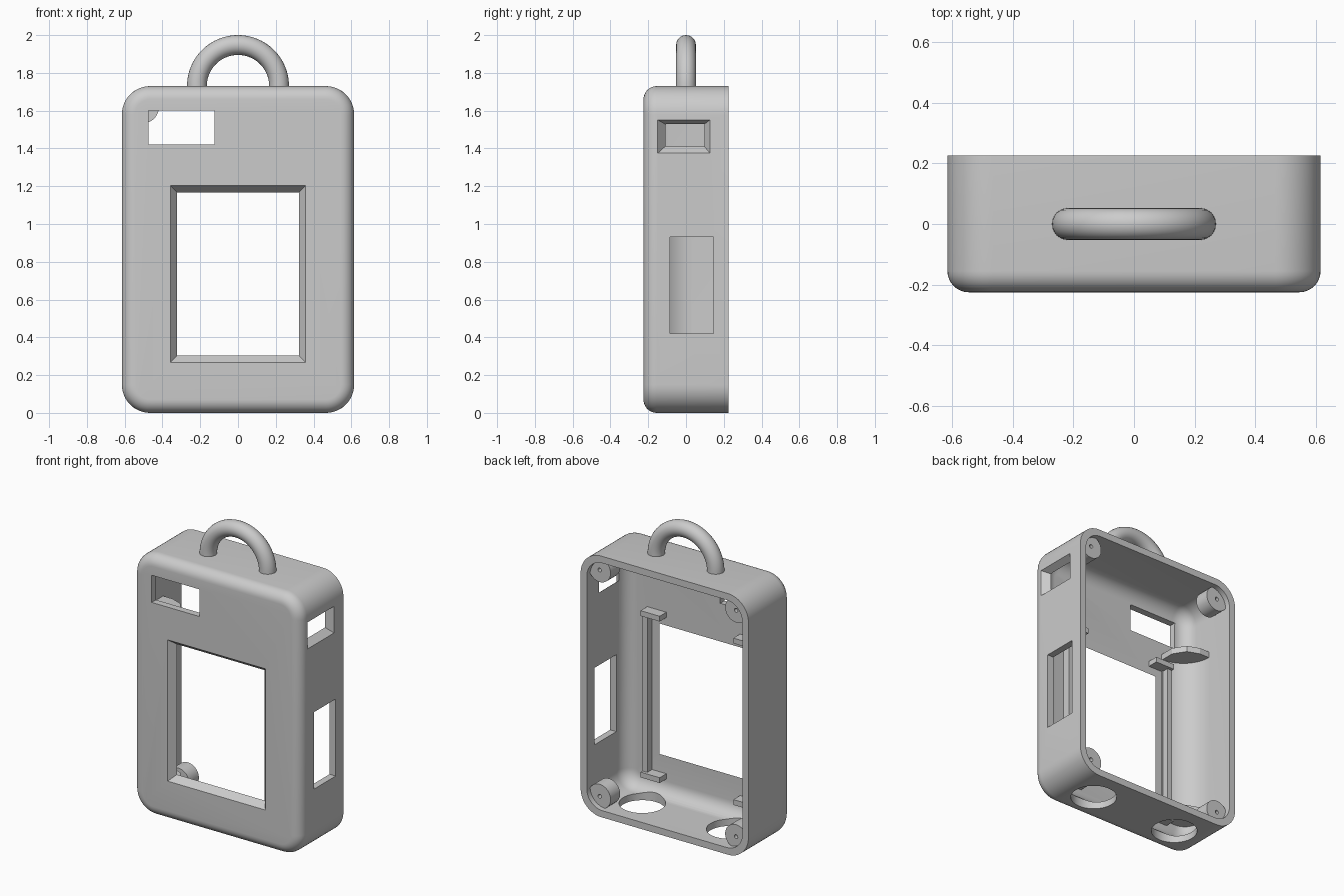
import bpy, bmesh, math
from mathutils import Matrix, Vector

cube = bpy.data.objects.get("Cube")
if cube:
    bpy.data.objects.remove(cube, do_unlink=True)

grey = bpy.data.materials.new("plain grey")
grey.use_nodes = True
GREY = (0.6, 0.6, 0.6, 1)
grey.diffuse_color = GREY
grey.node_tree.nodes["Principled BSDF"].inputs["Base Color"].default_value = GREY


def finish(name, bm):
    bmesh.ops.recalc_face_normals(bm, faces=bm.faces)
    mesh = bpy.data.meshes.new(name)
    bm.to_mesh(mesh)
    bm.free()
    mesh.materials.append(grey)
    obj = bpy.data.objects.new(name, mesh)
    bpy.context.collection.objects.link(obj)
    return obj


def add_box(bm, lo, hi):
    lo, hi = Vector(lo), Vector(hi)
    m = Matrix.Translation((lo + hi) / 2) @ Matrix.Diagonal((*(hi - lo), 1))
    return bmesh.ops.create_cube(bm, size=1, matrix=m)["verts"]


def box(name, lo, hi):
    bm = bmesh.new()
    add_box(bm, lo, hi)
    return finish(name, bm)


def rounded_case(name, lo, hi, corner, front):
    """Box with rounded corners seen from the front and a filleted front edge."""
    bm = bmesh.new()
    add_box(bm, lo, hi)
    depth_edges = [e for e in bm.edges
                   if abs((e.verts[0].co - e.verts[1].co).normalized().y) > 0.9]
    bmesh.ops.bevel(bm, geom=depth_edges, offset=corner, segments=12,
                    profile=0.5, affect='EDGES')
    front_edges = [e for e in bm.edges if all(abs(v.co.y - lo[1]) < 1e-4 for v in e.verts)]
    bmesh.ops.bevel(bm, geom=front_edges, offset=front, segments=8,
                    profile=0.5, affect='EDGES')
    return finish(name, bm)


def cylinder(name, centre, radius, depth, axis, segments=48):
    bm = bmesh.new()
    turn = Matrix.Rotation(math.pi / 2, 4, 'X') if axis == 'Y' else Matrix()
    bmesh.ops.create_cone(bm, cap_ends=True, segments=segments, radius1=radius,
                          radius2=radius, depth=depth,
                          matrix=Matrix.Translation(centre) @ turn)
    return finish(name, bm)


def prism(name, points, z0, z1):
    bm = bmesh.new()
    face = bm.faces.new([bm.verts.new((x, y, z0)) for x, y in points])
    top = bmesh.ops.extrude_face_region(bm, geom=[face])["geom"]
    bmesh.ops.translate(bm, vec=(0, 0, z1 - z0),
                        verts=[g for g in top if isinstance(g, bmesh.types.BMVert)])
    return finish(name, bm)


def taper(name, outer, inner):
    """Frustum joining two rectangles, each given as four corner points."""
    bm = bmesh.new()
    a = [bm.verts.new(p) for p in outer]
    b = [bm.verts.new(p) for p in inner]
    bm.faces.new(a)
    bm.faces.new(b)
    for i in range(4):
        j = (i + 1) % 4
        bm.faces.new((a[i], a[j], b[j], b[i]))
    return finish(name, bm)


def rect(a0, a1, b0, b1, place):
    return [place(a, b) for a, b in ((a0, b0), (a1, b0), (a1, b1), (a0, b1))]


def cut(target, cutter):
    mod = target.modifiers.new("cut", 'BOOLEAN')
    mod.operation, mod.object, mod.solver = 'DIFFERENCE', cutter, 'EXACT'
    bpy.context.view_layer.objects.active = target
    bpy.ops.object.modifier_apply(modifier=mod.name)
    bpy.data.objects.remove(cutter, do_unlink=True)


def smooth(obj):
    bpy.ops.object.select_all(action='DESELECT')
    obj.select_set(True)
    bpy.context.view_layer.objects.active = obj
    bpy.ops.object.shade_smooth_by_angle(angle=math.radians(30))


W, D, H, T = 0.615, 0.225, 1.73, 0.045

# Hollow case, open at the back
case = rounded_case("case_shell", (-W, -D, 0), (W, D, H), 0.15, 0.07)
cut(case, rounded_case("cavity", (T - W, T - D, T), (W - T, D + 0.1, H - T), 0.115, 0.09))

# Screen opening with sloped edges
cut(case, taper("screen_cut",
                rect(-0.37, 0.37, 0.255, 1.215, lambda x, z: (x, -D - 0.015, z)),
                rect(-0.31, 0.31, 0.315, 1.155, lambda x, z: (x, -D + T + 0.015, z))))
# Small front window, sloped side port, side slot
cut(case, box("front_window_cut", (-0.475, -0.3, 1.42), (-0.125, -0.1, 1.6)))
cut(case, taper("port_cut",
                rect(-0.16, 0.135, 1.365, 1.557, lambda y, z: (W + 0.012, y, z)),
                rect(-0.1, 0.09, 1.42, 1.523, lambda y, z: (W - T - 0.012, y, z))))
cut(case, box("side_slot_cut", (0.5, -0.085, 0.42), (0.7, 0.145, 0.93)))
# Round holes in the floor
for x in (-0.32, 0.32):
    cut(case, cylinder("floor_hole_cut", (x, 0, 0), 0.14, 0.2, 'Z'))
smooth(case)

# Handle
bm = bmesh.new()
rings, sides = 40, 24
grid = []
for i in range(rings + 1):
    a = math.pi * i / rings
    out = Vector((math.cos(a), 0, math.sin(a)))
    ring = []
    for j in range(sides):
        b = 2 * math.pi * j / sides
        p = out * (0.2175 + 0.0525 * math.cos(b)) + Vector((0, 0.0525 * math.sin(b), H))
        ring.append(bm.verts.new(p))
    grid.append(ring)
for r0, r1 in zip(grid, grid[1:]):
    for j in range(sides):
        k = (j + 1) % sides
        bm.faces.new((r0[j], r0[k], r1[k], r1[j]))
bm.faces.new(grid[0])
bm.faces.new(grid[-1])
smooth(finish("handle", bm))

# Screw bosses in the four corners
for side, x in (("left", 0.5), ("right", -0.5)):
    for level, z in (("lower", 0.115), ("upper", H - 0.115)):
        boss = cylinder(f"screw_boss_{level}_{side}", (x, 0.14, z), 0.08, 0.1, 'Y')
        cut(boss, cylinder("screw_hole_cut", (x, 0.19, z), 0.013, 0.1, 'Y', 16))
        smooth(boss)

# Housing in the upper left corner, trimmed to the rounded case
housing = rounded_case("port_housing", (0.135, -0.1, 1.535), (W - 0.02, 0.188, H - 0.02), 0.001, 0.001)
trim = housing.modifiers.new("trim", 'BOOLEAN')
limit = rounded_case("trim_limit", (-0.6, -0.21, 0.015), (0.6, 0.21, H - 0.015), 0.135, 0.06)
trim.operation, trim.object, trim.solver = 'INTERSECT', limit, 'EXACT'
bpy.context.view_layer.objects.active = housing
bpy.ops.object.modifier_apply(modifier="trim")
bpy.data.objects.remove(limit, do_unlink=True)
cut(housing, cylinder("screw_hole_cut", (0.5, 0.19, H - 0.115), 0.013, 0.1, 'Y', 16))

# Screen brackets: an upright with a tab at each end
for side, s in (("left", 1), ("right", -1)):
    bm = bmesh.new()
    for x0, x1, y1, z0, z1 in ((0.375, 0.41, -0.13, 0.15, 1.25),
                               (0.27, 0.41, -0.11, 0.15, 0.185),
                               (0.27, 0.41, -0.11, 1.22, 1.255)):
        add_box(bm, (min(s * x0, s * x1), -0.19, z0), (max(s * x0, s * x1), y1, z1))
    finish(f"screen_bracket_{side}", bm)

# Battery trough: concave quarter round with an end plate at each end
arc = [(-0.37 - 0.2 * math.cos(a), 0.03 - 0.2 * math.sin(a))
       for a in (math.pi / 2 * i / 14 for i in range(15))]
smooth(prism("battery_trough", [(-0.58, 0.03)] + arc + [(-0.37, -0.19), (-0.58, -0.19)], 0.2, 1.32))
plate = [(-0.58, 0.03), (-0.5, 0.03), (-0.42, 0.0), (-0.37, -0.08), (-0.37, -0.19), (-0.58, -0.19)]
for name, z in (("lower", 0.18), ("upper", 1.3)):
    prism(f"battery_end_plate_{name}", plate, z, z + 0.04)
